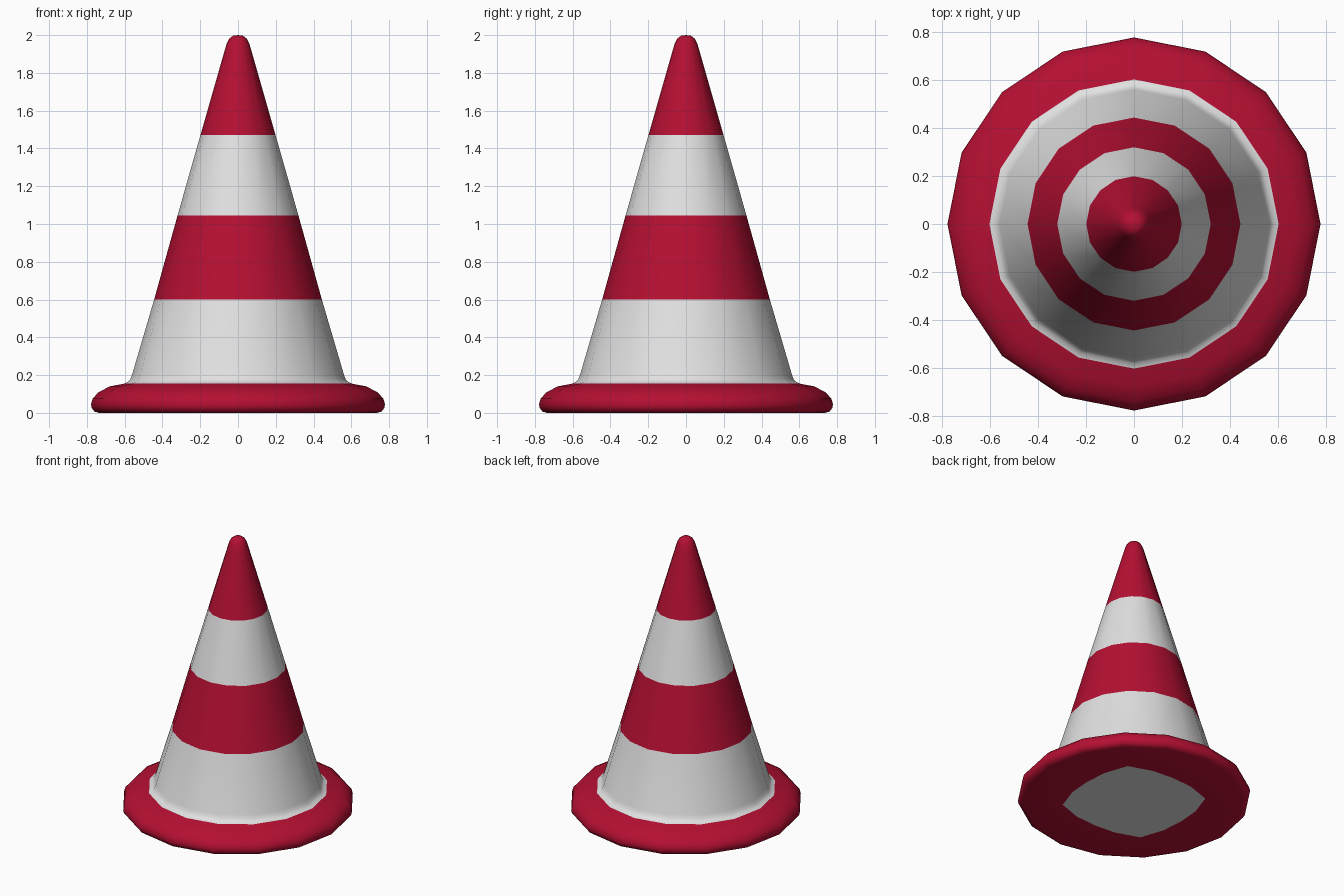
import bpy, bmesh, math

if "Cube" in bpy.data.objects:
    bpy.data.objects.remove(bpy.data.objects["Cube"])

SIDES = 16


def material(name, rgb):
    m = bpy.data.materials.new(name)
    m.diffuse_color = (*rgb, 1)
    m.use_nodes = True
    m.node_tree.nodes["Principled BSDF"].inputs["Base Color"].default_value = m.diffuse_color
    return m


red = material("red", (0.46, 0.0048, 0.032))
white = material("white", (0.75, 0.75, 0.75))

# Profile from underside to tip: (radius, height)
profile = [(0.735, 0.0), (0.76, 0.007), (0.774, 0.025), (0.778, 0.045),
           (0.77, 0.075), (0.74, 0.108), (0.68, 0.14), (0.603, 0.155),
           (0.582, 0.165), (0.57, 0.178), (0.56, 0.205), (0.444, 0.6),
           (0.32, 1.045), (0.199, 1.47), (0.073, 1.91), (0.06, 1.955),
           (0.045, 1.983), (0.025, 1.997)]


def stripe(z):
    """Material index by height: 0 red, 1 white."""
    return 1 if 0.155 < z < 0.6 or 1.045 < z < 1.47 else 0


bm = bmesh.new()


def ring(radius, z):
    """radius is a function of the side index."""
    out = []
    for i in range(SIDES):
        a = 2 * math.pi * i / SIDES
        out.append(bm.verts.new((radius(i) * math.cos(a), radius(i) * math.sin(a), z)))
    return out


def bridge(lower, upper, index):
    for i in range(SIDES):
        j = (i + 1) % SIDES
        f = bm.faces.new((lower[i], lower[j], upper[j], upper[i]))
        f.material_index = index


# Lathed body with coloured bands
rings = [ring(lambda i, r=r: r, z) for r, z in profile]
for k in range(len(rings) - 1):
    bridge(rings[k], rings[k + 1], stripe((profile[k][1] + profile[k + 1][1]) / 2))

# Rounded tip
tip = bm.verts.new((0, 0, 2.0))
for i in range(SIDES):
    bm.faces.new((rings[-1][i], rings[-1][(i + 1) % SIDES], tip))

# Flat underside with a white rounded-square centre
corner_radii = (0.41, 0.43, 0.478, 0.43)
patch = ring(lambda i: corner_radii[i % 4], 0.0)
bridge(patch, rings[0], 0)
bm.faces.new(patch[::-1]).material_index = 1

bmesh.ops.recalc_face_normals(bm, faces=bm.faces[:])
mesh = bpy.data.meshes.new("traffic_cone")
bm.to_mesh(mesh)
bm.free()
mesh.materials.append(red)
mesh.materials.append(white)
cone = bpy.data.objects.new("traffic_cone", mesh)
bpy.context.collection.objects.link(cone)

# Smooth shading
bpy.context.view_layer.objects.active = cone
cone.select_set(True)
bpy.ops.object.shade_smooth_by_angle(angle=math.radians(50))
